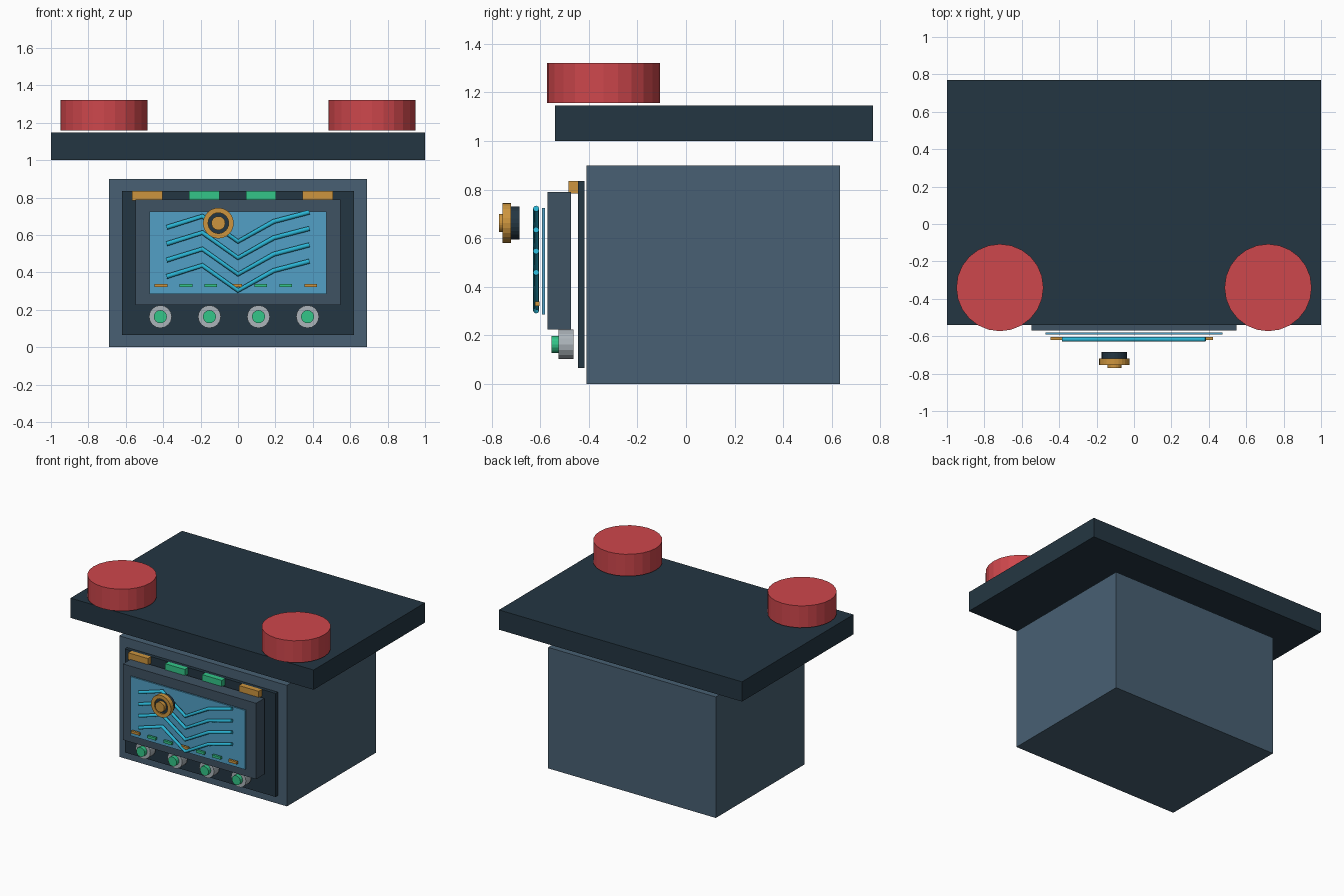
import bpy
import math

cube = bpy.data.objects.get("Cube")
if cube:
    bpy.data.objects.remove(cube, do_unlink=True)


def material(name, r, g, b):
    """Flat material from 0-255 display values, stored as linear."""
    color = [(c / 255 / 12.92 if c < 11 else ((c / 255 + 0.055) / 1.055) ** 2.4) for c in (r, g, b)] + [1]
    mat = bpy.data.materials.new(name)
    mat.use_nodes = True
    mat.diffuse_color = color
    mat.node_tree.nodes["Principled BSDF"].inputs["Base Color"].default_value = color
    return mat


NAVY = material("dark navy", 36, 54, 66)
SLATE = material("slate blue", 72, 96, 115)
BEZEL = material("deep slate", 63, 82, 98)
BLUE = material("screen blue", 82, 160, 198)
CYAN = material("trace cyan", 42, 180, 212)
RED = material("button red", 206, 71, 76)
ORANGE = material("amber", 205, 149, 62)
GREEN = material("signal green", 51, 198, 137)
GREY = material("light grey", 172, 180, 186)


def box(name, mat, x, y, z):
    """Box from (min, max) ranges on each axis."""
    bpy.ops.mesh.primitive_cube_add(size=1, location=[(a + b) / 2 for a, b in (x, y, z)])
    ob = bpy.context.object
    ob.name = name
    ob.scale = [b - a for a, b in (x, y, z)]
    bpy.ops.object.transform_apply(location=False, rotation=False, scale=True)
    ob.data.materials.append(mat)
    return ob


def disc(name, mat, radius, x, z, front, back, sides=24):
    """Cylinder whose axis runs front to back."""
    bpy.ops.mesh.primitive_cylinder_add(vertices=sides, radius=radius, depth=back - front,
                                        location=(x, (front + back) / 2, z),
                                        rotation=(math.pi / 2, 0, 0))
    ob = bpy.context.object
    ob.name = name
    ob.data.materials.append(mat)
    return ob


def ring(name, mat, outer, inner, x, z, front, back, sides=24):
    """Square-section ring whose axis runs front to back."""
    verts, faces = [], []
    for i in range(sides):
        a = 2 * math.pi * i / sides
        for r, y in ((outer, front), (outer, back), (inner, back), (inner, front)):
            verts.append((x + r * math.cos(a), y, z + r * math.sin(a)))
        n = (i + 1) % sides
        for k in range(4):
            m = (k + 1) % 4
            faces.append((4 * i + k, 4 * i + m, 4 * n + m, 4 * n + k))
    mesh = bpy.data.meshes.new(name)
    mesh.from_pydata(verts, [], faces)
    mesh.materials.append(mat)
    ob = bpy.data.objects.new(name, mesh)
    bpy.context.collection.objects.link(ob)
    return ob


# Main housing and floating top slab
box("body", SLATE, (-0.69, 0.69), (-0.41, 0.635), (0, 0.9))
box("top_slab", NAVY, (-1, 1), (-0.54, 0.77), (1.0, 1.147))

# Large round buttons on the slab
for side, name in ((-1, "right"), (1, "left")):
    bpy.ops.mesh.primitive_cylinder_add(vertices=24, radius=0.233, depth=0.163,
                                        location=(side * 0.717, -0.34, 1.239))
    bpy.context.object.name = name + "_top_button"
    bpy.context.object.data.materials.append(RED)

# Layered front panel
box("back_panel", NAVY, (-0.62, 0.62), (-0.445, -0.418), (0.065, 0.835))
box("screen_bezel", BEZEL, (-0.548, 0.548), (-0.57, -0.473), (0.225, 0.79))
box("screen", BLUE, (-0.472, 0.472), (-0.592, -0.58), (0.285, 0.725))

# Indicator tabs along the upper edge
for i, mat in enumerate((ORANGE, GREEN, GREEN, ORANGE)):
    x = -0.485 + i * 0.304
    box(f"indicator_tab_{i + 1}", mat, (x - 0.081, x + 0.081), (-0.483, -0.445), (0.785, 0.835))

# Knobs along the lower edge
for i in range(4):
    x = -0.415 + i * 0.2623
    disc(f"knob_base_{i + 1}", GREY, 0.061, x, 0.163, -0.525, -0.463, 16)
    disc(f"knob_cap_{i + 1}", GREEN, 0.035, x, 0.163, -0.553, -0.525, 16)

# Zigzag traces floating in front of the screen
heights = (0.64, 0.7, 0.565, 0.672, 0.722)
for row in range(4):
    curve = bpy.data.curves.new(f"trace_{row + 1}", "CURVE")
    curve.dimensions = "3D"
    curve.bevel_depth = 0.0125
    curve.bevel_resolution = 2
    curve.use_fill_caps = True
    line = curve.splines.new("POLY")
    line.points.add(len(heights) - 1)
    for i, z in enumerate(heights):
        line.points[i].co = (-0.382 + 0.191 * i, -0.617, z - 0.0875 * row, 1)
    curve.materials.append(CYAN)
    bpy.context.collection.objects.link(bpy.data.objects.new(curve.name, curve))

# Small status ticks under the traces
for i in range(7):
    x = -0.412 + i * 0.1335
    box(f"status_tick_{i + 1}", ORANGE if i % 3 == 0 else GREEN,
        (x - 0.034, x + 0.034), (-0.621, -0.604), (0.321, 0.339))

# Floating dial
disc("dial_base", NAVY, 0.068, -0.105, 0.663, -0.72, -0.685)
ring("dial_ring", ORANGE, 0.082, 0.055, -0.105, 0.663, -0.755, -0.72)
disc("dial_core", NAVY, 0.055, -0.105, 0.663, -0.745, -0.72)
disc("dial_pointer", ORANGE, 0.037, -0.105, 0.663, -0.77, -0.745)
